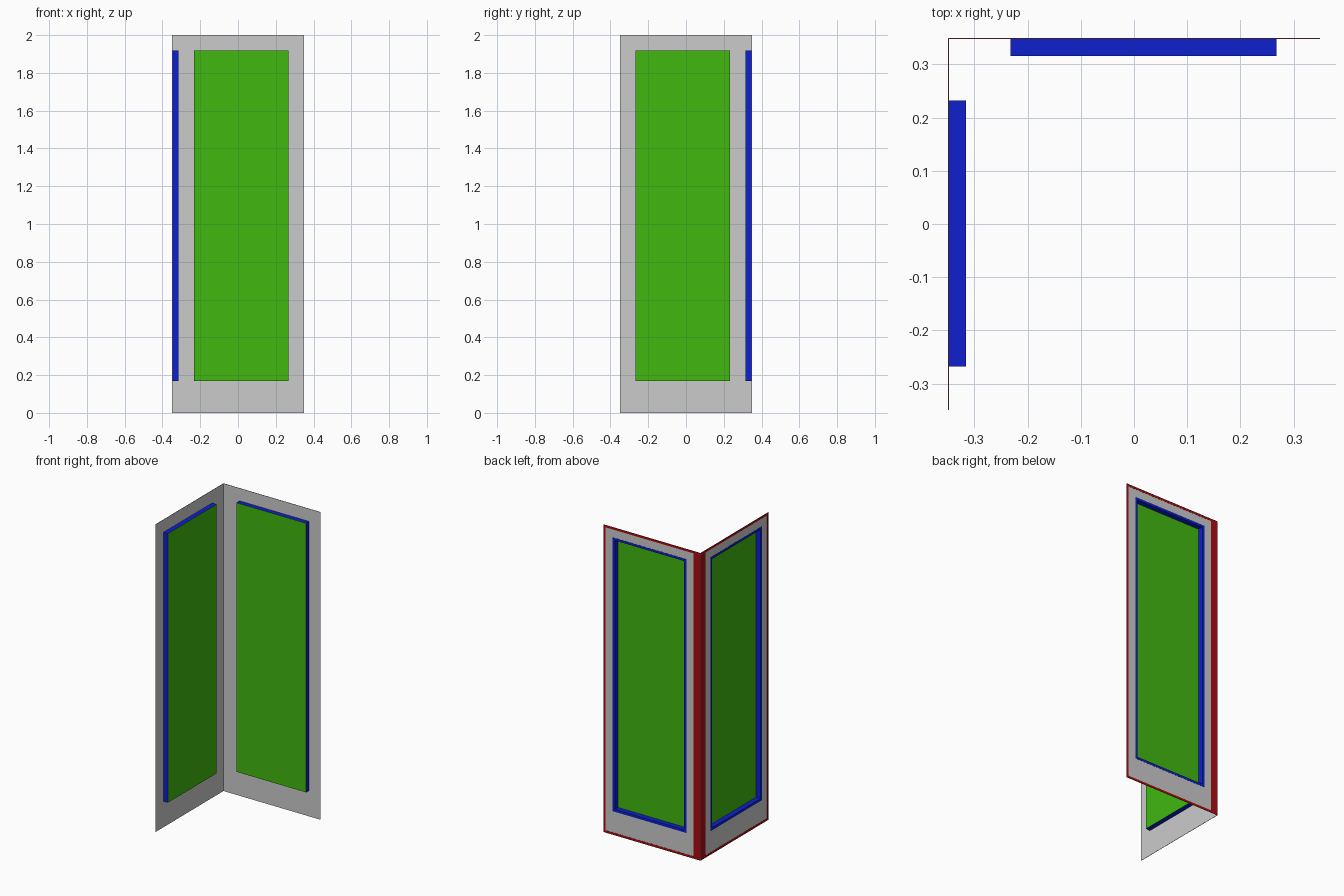
import bpy, bmesh

cube = bpy.data.objects.get("Cube")
if cube:
    bpy.data.objects.remove(cube, do_unlink=True)


def material(name, rgb):
    m = bpy.data.materials.new(name)
    m.use_nodes = True
    m.diffuse_color = (*rgb, 1)
    m.node_tree.nodes["Principled BSDF"].inputs["Base Color"].default_value = (*rgb, 1)
    return m


GREY = material("grey", (0.6, 0.6, 0.6))
GREEN = material("green", (0.053, 0.48, 0.005))
BLUE = material("blue", (0.004, 0.0145, 0.61))
RED = material("red", (0.4, 0.004, 0.006))

HALF = 0.35  # outer face distance from the centre


# Each wall maps (along, depth inward, height) to world space
def back_wall(u, d, z):
    return (u, HALF - d, z)


def side_wall(u, d, z):
    return (d - HALF, -u, z)


def corners(rect):
    u0, u1, z0, z1 = rect
    return [(u0, z0), (u1, z0), (u1, z1), (u0, z1)]


def grow(rect, w):
    return (rect[0] - w, rect[1] + w, rect[2] - w, rect[3] + w)


def finish(bm, name, mats):
    bmesh.ops.recalc_face_normals(bm, faces=bm.faces)
    mesh = bpy.data.meshes.new(name)
    bm.to_mesh(mesh)
    bm.free()
    for m in mats:
        mesh.materials.append(m)
    obj = bpy.data.objects.new(name, mesh)
    bpy.context.collection.objects.link(obj)
    return obj


def frame(name, place, outer, inner, d0, d1, mat):
    """Thin solid rectangular frame between two depths."""
    bm = bmesh.new()
    loops = [[bm.verts.new(place(u, d, z)) for u, z in corners(r)]
             for r, d in ((outer, d0), (outer, d1), (inner, d1), (inner, d0))]
    for a in range(4):
        p, q = loops[a], loops[(a + 1) % 4]
        for i in range(4):
            j = (i + 1) % 4
            bm.faces.new((p[i], p[j], q[j], q[i]))
    finish(bm, name, [mat])


def tray(name, place, rect, d0, d1, wall):
    """Hollow box, open at the back: blue sides and a green panel."""
    bm = bmesh.new()
    shell = []
    for r, rim, floor in ((rect, d0, d1), (grow(rect, -wall), d0, d1 - wall)):
        a = [bm.verts.new(place(u, rim, z)) for u, z in corners(r)]
        b = [bm.verts.new(place(u, floor, z)) for u, z in corners(r)]
        for i in range(4):
            j = (i + 1) % 4
            bm.faces.new((a[i], a[j], b[j], b[i]))
        bm.faces.new(b).material_index = 1
        shell.append(a)
    p, q = shell
    for i in range(4):
        j = (i + 1) % 4
        bm.faces.new((p[i], p[j], q[j], q[i]))
    finish(bm, name, [BLUE, GREEN])


WALL = (-0.35, 0.35, 0, 2)
FIELD = (-0.298, 0.335, 0.015, 1.985)   # grey area inside the red border
PANEL = (-0.232, 0.268, 0.168, 1.918)

for side, place in (("back", back_wall), ("side", side_wall)):
    frame(side + "_wall_sheet", place, WALL, PANEL, 0.001, 0.002, GREY)
    frame(side + "_red_border", place, WALL, FIELD, 0, 0.001, RED)
    frame(side + "_blue_rim", place, grow(PANEL, 0.015), PANEL, 0, 0.001, BLUE)
    tray(side + "_panel_tray", place, PANEL, 0.0005, 0.034, 0.001)
